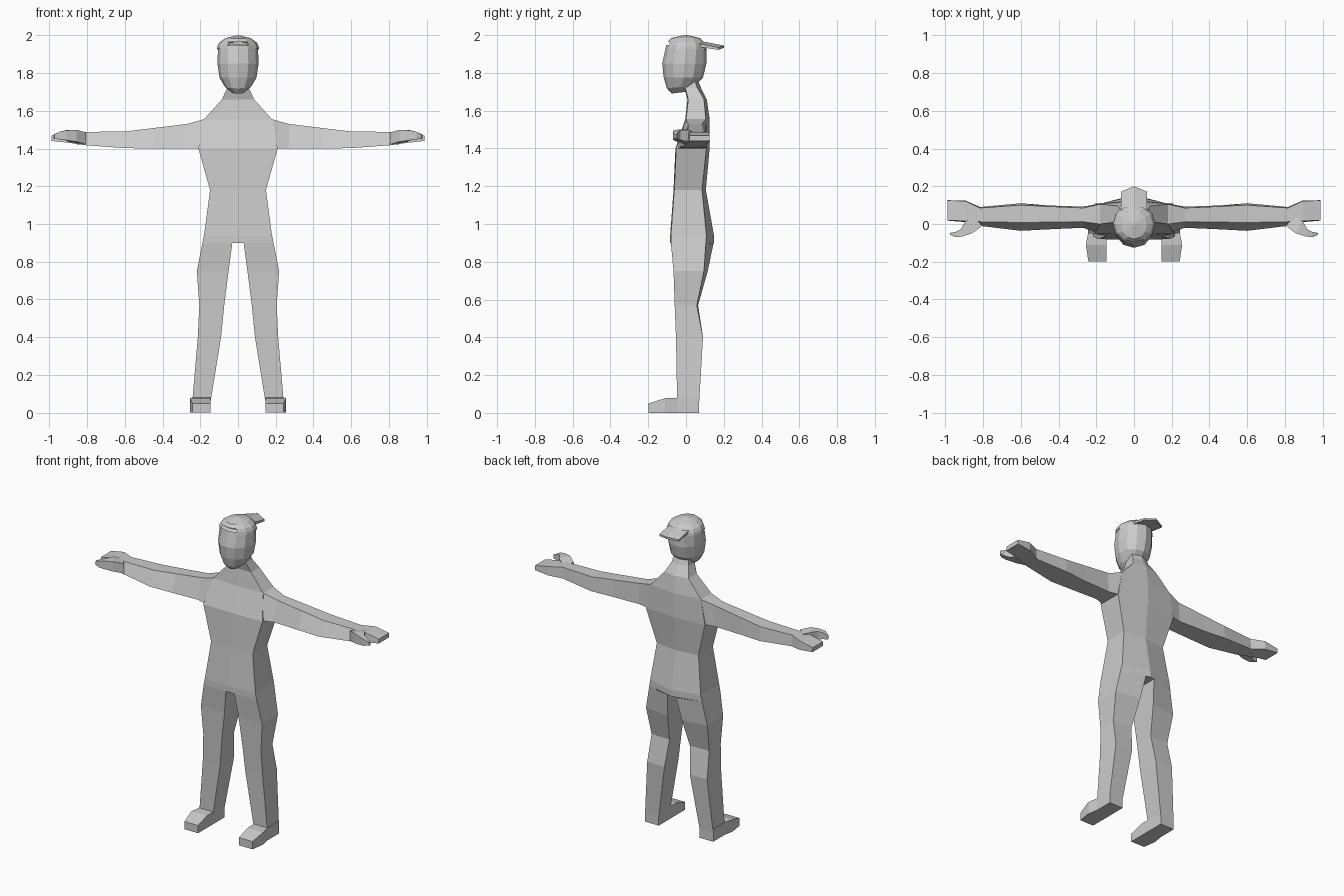
import bpy, bmesh, math

cube = bpy.data.objects.get("Cube")
if cube:
    bpy.data.objects.remove(cube, do_unlink=True)

grey = bpy.data.materials.new("plain grey")
grey.use_nodes = True
grey.diffuse_color = (0.6, 0.6, 0.6, 1)
grey.node_tree.nodes["Principled BSDF"].inputs["Base Color"].default_value = (0.6, 0.6, 0.6, 1)


def finish(name, bm, mirror=False):
    bmesh.ops.recalc_face_normals(bm, faces=bm.faces)
    me = bpy.data.meshes.new(name)
    bm.to_mesh(me)
    bm.free()
    me.materials.append(grey)
    ob = bpy.data.objects.new(name, me)
    bpy.context.scene.collection.objects.link(ob)
    if mirror:
        ob.modifiers.new("Mirror", 'MIRROR')
    return ob


def loft(rings, caps=(True, True)):
    """Skin a list of equally sized point rings."""
    bm = bmesh.new()
    vs = [[bm.verts.new(p) for p in r] for r in rings]
    n = len(vs[0])
    for a, b in zip(vs, vs[1:]):
        for i in range(n):
            j = (i + 1) % n
            bm.faces.new((a[i], a[j], b[j], b[i]))
    for ring, cap in zip((vs[0], vs[-1]), caps):
        if cap:
            bm.faces.new(ring)
    return bm


# Torso and neck: z, half width, front y, side back y, spine y
torso = [
    (0.90, 0.188, -0.080, 0.105, 0.148),
    (0.94, 0.180, -0.080, 0.108, 0.148),
    (1.18, 0.148, -0.062, 0.085, 0.105),
    (1.40, 0.210, -0.052, 0.108, 0.125),
    (1.555, 0.180, 0.000, 0.105, 0.125),
    (1.66, 0.085, 0.012, 0.095, 0.110),
    (1.72, 0.058, -0.005, 0.060, 0.080),
    (1.78, 0.050, -0.020, 0.040, 0.055),
]
finish("torso", loft([[(-w, f, z), (0, f - 0.004, z), (w, f, z), (w, s, z), (0, b, z), (-w, s, z)]
                      for z, w, f, s, b in torso]))

# Legs: z, inner x, outer x, front y, outer back y, inner back y
leg = [
    (0.90, 0.030, 0.188, -0.080, 0.105, 0.146),
    (0.75, 0.050, 0.218, -0.066, 0.095, 0.115),
    (0.57, 0.073, 0.205, -0.060, 0.057, 0.064),
    (0.40, 0.090, 0.213, -0.053, 0.090, 0.090),
    (0.06, 0.145, 0.242, -0.047, 0.070, 0.070),
]
finish("legs", loft([[(i, f, z), (o, f, z), (o, s, z), (i, b, z)]
                     for z, i, o, f, s, b in leg], (False, True)), True)

# Feet: y, inner x, outer x, top z
foot = [
    (0.070, 0.145, 0.243, 0.08),
    (-0.047, 0.145, 0.243, 0.08),
    (-0.110, 0.145, 0.255, 0.078),
    (-0.198, 0.145, 0.242, 0.05),
]
finish("feet", loft([[(i, y, 0), (o, y, 0), (o, y, t), (i, y, t)] for y, i, o, t in foot]), True)

# Arms and hands: x, bottom z, top z, bottom front y, top front y, top back y, bottom back y
arm = [
    (0.180, 1.400, 1.555, -0.052, 0.000, 0.105, 0.108),
    (0.270, 1.400, 1.530, -0.020, 0.012, 0.085, 0.092),
    (0.450, 1.400, 1.508, -0.028, 0.010, 0.093, 0.098),
    (0.600, 1.402, 1.490, -0.036, 0.008, 0.100, 0.110),
    (0.815, 1.418, 1.488, -0.010, 0.012, 0.085, 0.090),
    (0.895, 1.430, 1.486, 0.010, 0.016, 0.122, 0.125),
    (0.988, 1.440, 1.468, 0.018, 0.020, 0.124, 0.126),
]
finish("arms", loft([[(x, a, b), (x, c, t), (x, d, t), (x, e, b)]
                     for x, b, t, a, c, d, e in arm]), True)

# Thumbs: front point, back point, bottom z, top z
thumb = [
    ((0.805, -0.010), (0.850, 0.045), 1.422, 1.485),
    ((0.855, -0.048), (0.895, 0.012), 1.436, 1.499),
    ((0.910, -0.066), (0.918, -0.028), 1.444, 1.496),
    ((0.945, -0.070), (0.945, -0.042), 1.448, 1.489),
    ((0.972, -0.058), (0.978, -0.048), 1.452, 1.474),
]
finish("thumbs", loft([[(*p, b), (*p, t), (*q, t), (*q, b)] for p, q, b, t in thumb]), True)


def oval(z, w, y0, y1, tilt=0.0, n=12):
    """Ring with a vertex at the front centre; tilt lifts the front."""
    ring = []
    for k in range(n):
        a = 2 * math.pi * k / n
        ring.append((w * math.sin(a), (y0 + y1) / 2 - (y1 - y0) / 2 * math.cos(a),
                     z + tilt * math.cos(a)))
    return ring


# Head
finish("head", loft([
    oval(1.695, 0.030, -0.075, -0.005, -0.004),
    oval(1.725, 0.068, -0.102, 0.045, -0.006),
    oval(1.775, 0.098, -0.118, 0.090),
    oval(1.850, 0.109, -0.126, 0.108),
    oval(1.930, 0.106, -0.108, 0.108),
    oval(1.955, 0.085, -0.085, 0.085),
]))

# Cap crown with the adjuster opening above its strap
cap = loft([
    oval(1.926, 0.112, -0.108, 0.110, 0.004),
    oval(1.943, 0.109, -0.104, 0.107, 0.004),
    oval(1.962, 0.099, -0.097, 0.098, 0.003),
    oval(1.984, 0.068, -0.080, 0.075),
    oval(2.000, 0.008, -0.008, 0.008),
], (False, True))
hole = [f for f in cap.faces if f.calc_center_median().y < -0.08
        and abs(f.calc_center_median().x) < 0.04
        and 1.945 < f.calc_center_median().z < 1.965]
bmesh.ops.delete(cap, geom=hole, context='FACES')
finish("cap_crown", cap)

# Cap brim: x, inner y, outer y, outer z
brim = [(-0.068, 0.065, 0.172, 1.926), (0, 0.085, 0.200, 1.937), (0.068, 0.065, 0.172, 1.926)]
finish("cap_brim", loft([[(x, i, z + 0.012), (x, o, z - 0.004), (x, o, z + 0.008), (x, i, z + 0.030)]
                         for x, i, o, z in brim]))
